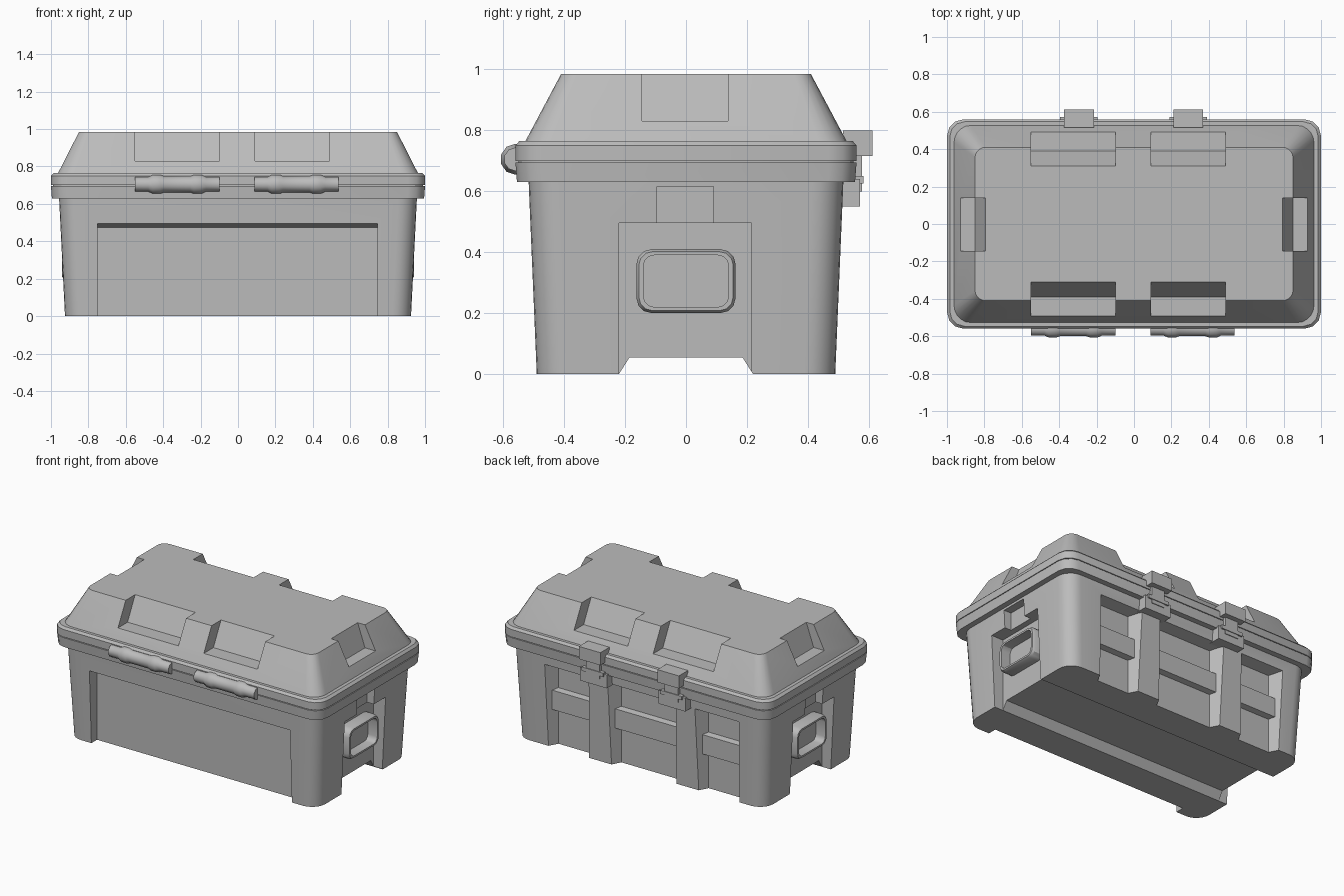
import bpy, bmesh, math
from mathutils import Vector

if "Cube" in bpy.data.objects:
    bpy.data.objects.remove(bpy.data.objects["Cube"])

grey = bpy.data.materials.new("case_grey")
grey.use_nodes = True
colour = (0.5, 0.5, 0.5, 1)
grey.diffuse_color = colour
grey.node_tree.nodes["Principled BSDF"].inputs["Base Color"].default_value = colour


def loft(name, rings):
    """Skin matching rings of points and cap both ends."""
    bm = bmesh.new()
    loops = [[bm.verts.new(p) for p in ring] for ring in rings]
    n = len(loops[0])
    for a, b in zip(loops, loops[1:]):
        for i in range(n):
            j = (i + 1) % n
            bm.faces.new((a[i], a[j], b[j], b[i]))
    bm.faces.new(loops[0])
    bm.faces.new(loops[-1])
    bmesh.ops.recalc_face_normals(bm, faces=bm.faces)
    mesh = bpy.data.meshes.new(name)
    bm.to_mesh(mesh)
    bm.free()
    mesh.materials.append(grey)
    obj = bpy.data.objects.new(name, mesh)
    bpy.context.collection.objects.link(obj)
    return obj


def rounded(hx, hy, r, steps=4):
    """Rounded rectangle outline in 2D."""
    pts = []
    for k, (sx, sy) in enumerate([(1, 1), (-1, 1), (-1, -1), (1, -1)]):
        for i in range(steps + 1):
            a = math.pi / 2 * (k + i / steps)
            pts.append((sx * (hx - r) + r * math.cos(a), sy * (hy - r) + r * math.sin(a)))
    return pts


def shell(name, levels, steps=4):
    """Stack of rounded rectangles: (z, half x, half y, radius)."""
    return loft(name, [[(x, y, z) for x, y in rounded(hx, hy, r, steps)]
                       for z, hx, hy, r in levels])


def rect_y(x0, x1, z0, z1, y):
    return [(x0, y, z0), (x1, y, z0), (x1, y, z1), (x0, y, z1)]


def box(name, x0, x1, y0, y1, z0, z1):
    return loft(name, [rect_y(x0, x1, z0, z1, y0), rect_y(x0, x1, z0, z1, y1)])


def cut(obj, cutters):
    """Subtract each cutter and bake the result."""
    for c in cutters:
        c.hide_render = True
        mod = obj.modifiers.new("cut", "BOOLEAN")
        mod.operation, mod.solver, mod.object = "DIFFERENCE", "EXACT", c
    graph = bpy.context.evaluated_depsgraph_get()
    mesh = bpy.data.meshes.new_from_object(obj.evaluated_get(graph))
    obj.modifiers.clear()
    obj.data = mesh
    for c in cutters:
        bpy.data.objects.remove(c)


def smooth(obj, angle=30):
    bpy.ops.object.select_all(action="DESELECT")
    obj.select_set(True)
    bpy.context.view_layer.objects.active = obj
    bpy.ops.object.shade_smooth_by_angle(angle=math.radians(angle))


# Tapered body
body = shell("body", [(0, 0.925, 0.49, 0.1), (0.64, 0.957, 0.517, 0.1)], 6)
cutters = [loft("front_recess", [rect_y(-0.75, 0.745, -0.1, 0.517, -0.6),
                                 rect_y(-0.75, 0.745, -0.1, 0.475, -0.43)])]
back_bays = [(0.37, 0.69), (-0.28, 0.22), (-0.75, -0.43)]
for x0, x1 in back_bays:
    cutters.append(loft("back_recess", [rect_y(x0 - 0.05, x1 + 0.05, -0.1, 0.57, 0.6),
                                        rect_y(x0 + 0.04, x1 - 0.04, -0.1, 0.54, 0.43)]))
for s in (-1, 1):
    xs = sorted((s * 0.86, s * 1.1))
    cutters.append(box("side_recess", *xs, -0.22, 0.215, -0.1, 0.495))
    xs = sorted((s * 0.9, s * 1.1))
    cutters.append(box("side_neck", *xs, -0.095, 0.09, 0.4, 0.615))
# Channel between the feet
channel = [(-0.255, -0.055), (0.255, -0.055), (0.185, 0.055), (-0.185, 0.055)]
cutters.append(loft("foot_channel", [[(x, y, z) for y, z in channel] for x in (-1.2, 1.2)]))
cut(body, cutters)
smooth(body)

# Ribs across the back bays
for x0, x1 in back_bays:
    loft("back_rib", [rect_y(x0 + 0.02, x1 - 0.02, 0.23, 0.38, 0.42),
                      rect_y(x0 + 0.02, x1 - 0.02, 0.24, 0.37, 0.468)])

# Rim halves with a thin seam between them
smooth(shell("lower_rim", [(0.63, 0.995, 0.555, 0.09), (0.695, 1, 0.56, 0.09)], 3))
smooth(shell("rim_seam", [(0.69, 0.99, 0.55, 0.09), (0.705, 0.99, 0.55, 0.09)], 3))
smooth(shell("upper_rim", [(0.7, 1, 0.56, 0.09), (0.75, 1, 0.56, 0.09),
                           (0.765, 0.985, 0.547, 0.08)], 3))

# Lid with stepped notches whose walls run parallel to the slopes
lid = shell("lid", [(0.75, 0.967, 0.533, 0.09), (0.765, 0.962, 0.527, 0.09),
                    (0.985, 0.85, 0.41, 0.055)], 5)
cutters = []
low, high, floor = 0.39, 0.299, 0.83
for s in (-1, 1):
    section = [(0.6, floor), (low, floor), (high, 1.005), (0.6, 1.005)]
    for x0, x1 in ((-0.55, -0.1), (0.09, 0.49)):
        cutters.append(loft("lid_notch", [[(x, s * y, z) for y, z in section] for x in (x0, x1)]))
    section = [(1.1, floor), (0.85, floor), (0.788, 1.005), (1.1, 1.005)]
    cutters.append(loft("lid_end_notch", [[(s * x, y, z) for x, z in section]
                                          for y in (-0.145, 0.138)]))
cut(lid, cutters)
smooth(lid)

# Side handles: open rounded frames in the side recesses
for side, s in (("right", -1), ("left", 1)):
    frame = [(0.85, 0.163, 0.105, 0.05), (0.925, 0.163, 0.105, 0.05), (0.94, 0.155, 0.097, 0.045),
             (0.94, 0.14, 0.085, 0.035), (0.87, 0.14, 0.085, 0.035)]
    smooth(loft(side + "_handle", [[(s * x, y, 0.305 + z) for y, z in rounded(hy, hz, r, 3)]
                                   for x, hy, hz, r in frame]))

# Front hinges: stepped barrels
barrel = [(-0.225, 0.036), (-0.155, 0.036), (-0.13, 0.047), (-0.09, 0.047), (-0.07, 0.04)]
barrel += [(-x, r) for x, r in reversed(barrel)]
for side, cx in (("right", -0.325), ("left", 0.312)):
    smooth(loft(side + "_hinge", [[(cx + x, -0.56 + 1.05 * r * math.cos(a), 0.705 + 1.08 * r * math.sin(a))
                                   for a in (math.tau * (i + 0.5) / 10 for i in range(10))]
                                  for x, r in barrel]), 40)

# Back latches
for side, cx in (("right", -0.295), ("left", 0.29)):
    box(side + "_latch_cap", cx - 0.08, cx + 0.08, 0.515, 0.612, 0.715, 0.8)
    box(side + "_latch_arm", cx - 0.05, cx + 0.05, 0.5, 0.577, 0.6, 0.74)
    box(side + "_latch_lip", cx - 0.08, cx + 0.08, 0.5, 0.582, 0.625, 0.65)
    box(side + "_latch_base", cx - 0.1, cx + 0.1, 0.48, 0.572, 0.55, 0.64)
